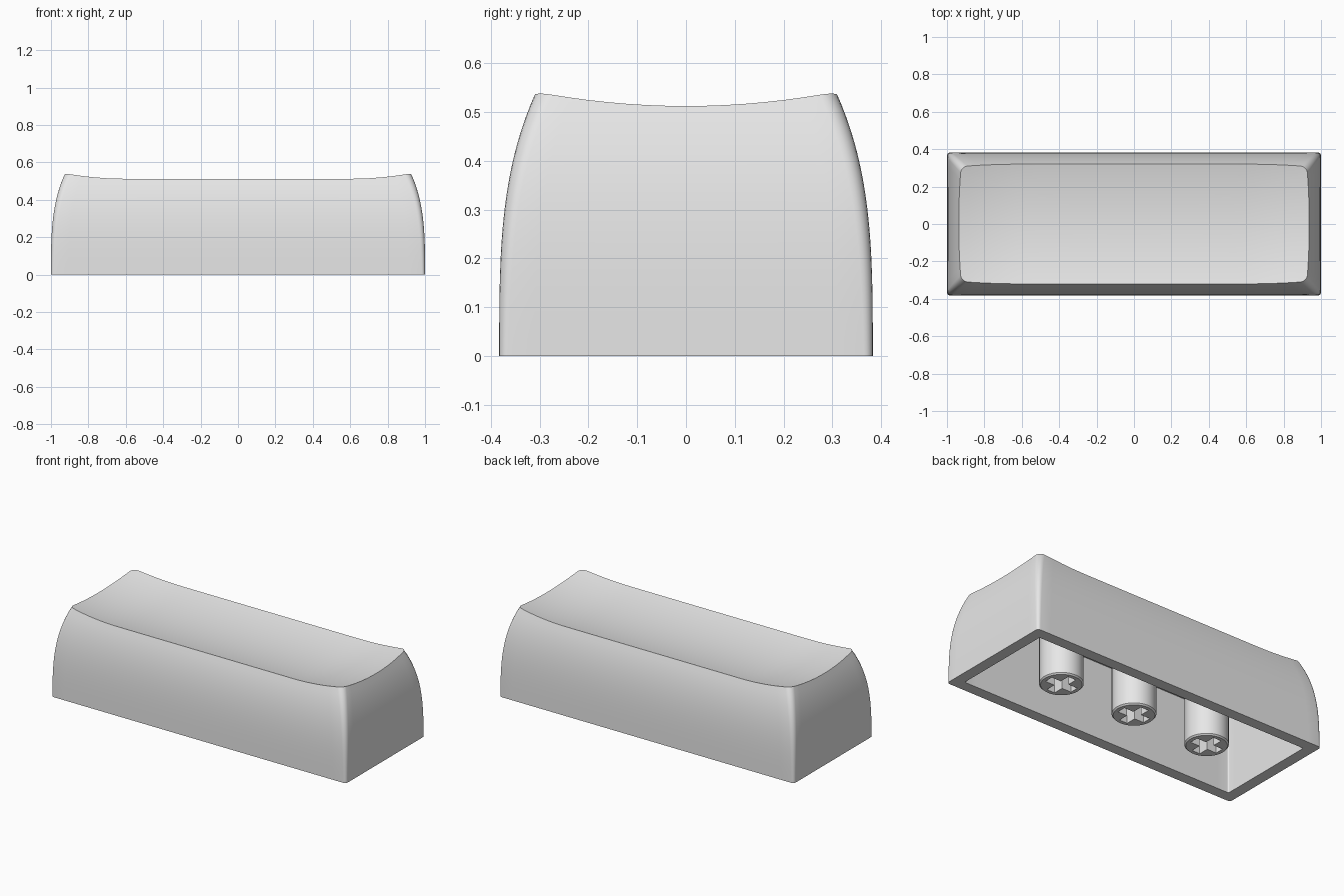
import bpy, bmesh, math
from mathutils import Vector

cube = bpy.data.objects.get("Cube")
if cube:
    bpy.data.objects.remove(cube, do_unlink=True)

HX, HY, HEIGHT = 1.0, 0.383, 0.54
ARC, LONG, SHORT = 5, 28, 14

grey = bpy.data.materials.new("light grey plastic")
grey.use_nodes = True
grey.diffuse_color = (0.8, 0.8, 0.8, 1)
grey.node_tree.nodes["Principled BSDF"].inputs["Base Color"].default_value = (0.8, 0.8, 0.8, 1)


def add_object(name, bm):
    bmesh.ops.recalc_face_normals(bm, faces=bm.faces)
    mesh = bpy.data.meshes.new(name)
    bm.to_mesh(mesh)
    bm.free()
    mesh.materials.append(grey)
    obj = bpy.data.objects.new(name, mesh)
    bpy.context.collection.objects.link(obj)
    return obj


def activate(obj):
    bpy.ops.object.select_all(action='DESELECT')
    obj.select_set(True)
    bpy.context.view_layer.objects.active = obj


def smooth(obj):
    activate(obj)
    bpy.ops.object.shade_smooth_by_angle(angle=math.radians(30))


# Rounded rectangle, counter-clockwise, always the same number of points
def outline(hx, hy, r):
    corners = []
    for k, (sx, sy) in enumerate([(1, 1), (-1, 1), (-1, -1), (1, -1)]):
        centre = Vector((sx * (hx - r), sy * (hy - r)))
        angles = [math.pi / 2 * (k + i / ARC) for i in range(ARC + 1)]
        corners.append([centre + r * Vector((math.cos(a), math.sin(a))) for a in angles])
    points = []
    for k, arc in enumerate(corners):
        n = SHORT if k % 2 else LONG
        start, end = arc[-1], corners[(k + 1) % 4][0]
        points += arc + [start.lerp(end, i / n) for i in range(1, n)]
    return points


# Scooped top: hollow across the depth, lifted toward both ends
def dish(x, y):
    lift = max(0, abs(x) - 0.6) / 0.32
    return 0.478 + 0.031 * (y / 0.305) ** 2 + 0.031 * lift ** 2


# Outer plan at a height: walls curve inward as they rise
def outer_plan(z):
    inset = 0.075 * (z / HEIGHT) ** 3.27
    return outline(HX - inset, HY - inset, 0.018 + 0.018 * z / HEIGHT)


def inner_plan(z):
    taper = 0.01 * z / HEIGHT
    return outline(HX - 0.068 - taper, HY - 0.068 - taper, 0.008)


def wall_rings(plan, drop, steps):
    count = len(plan(0))
    tops = []
    for i in range(count):
        z = 0.5
        for _ in range(8):
            z = dish(*plan(z)[i]) - drop
        tops.append(z)
    rings = []
    for s in range(steps + 1):
        heights = [top * s / steps for top in tops]
        rings.append([(*plan(z)[i], z) for i, z in enumerate(heights)])
    return rings


# Concentric rings from a wall's upper edge toward the middle
def cap_rings(edge, drop, steps):
    rings = []
    for s in range(1, steps):
        f = 1 - s / steps
        rings.append([(x * f, y * f, dish(x * f, y * f) - drop) for x, y, _ in edge])
    return rings


# Shell: one loft from the ceiling, down inside, around the rim and over the top
CEILING = 0.045
inner = wall_rings(inner_plan, CEILING, 4)
outer = wall_rings(outer_plan, 0, 16)
ceiling = cap_rings(inner[-1], CEILING, 14)
scoop = cap_rings(outer[-1], 0, 18)
rings = ceiling[::-1] + inner[::-1] + outer + scoop

bm = bmesh.new()
loops = [[bm.verts.new(p) for p in ring] for ring in rings]
count = len(loops[0])
for a, b in zip(loops, loops[1:]):
    for i in range(count):
        j = (i + 1) % count
        bm.faces.new((a[i], a[j], b[j], b[i]))
for loop, drop in ((loops[0], CEILING), (loops[-1], 0)):
    middle = bm.verts.new((0, 0, dish(0, 0) - drop))
    for i in range(count):
        bm.faces.new((loop[i], loop[(i + 1) % count], middle))
smooth(add_object("key_shell", bm))


# Stem: round post with a chamfered foot
RADIUS, TOP, CHAMFER = 0.121, 0.455, 0.008
bm = bmesh.new()
bmesh.ops.create_cone(bm, cap_ends=True, segments=40, radius1=RADIUS, radius2=RADIUS, depth=TOP)
bmesh.ops.translate(bm, verts=bm.verts, vec=(0, 0, TOP / 2))
foot = [e for e in bm.edges if all(v.co.z < 0.001 for v in e.verts)]
bmesh.ops.bevel(bm, geom=foot, offset=CHAMFER, segments=1, affect='EDGES')
stem = add_object("middle_stem", bm)

# Cross-shaped socket cut into the foot
ARM, HALF, DEPTH = 0.09, 0.027, 0.17
quarter = [Vector((ARM, -HALF)), Vector((ARM, HALF)), Vector((HALF, HALF))]
bm = bmesh.new()
cross = []
for k in range(4):
    c, s = round(math.cos(k * math.pi / 2)), round(math.sin(k * math.pi / 2))
    cross += [bm.verts.new((p.x * c - p.y * s, p.x * s + p.y * c, -0.05)) for p in quarter]
face = bm.faces.new(cross)
raised = bmesh.ops.extrude_face_region(bm, geom=[face])["geom"]
bmesh.ops.translate(bm, verts=[g for g in raised if isinstance(g, bmesh.types.BMVert)],
                    vec=(0, 0, DEPTH + 0.05))
cutter = add_object("socket_cutter", bm)
cutter.hide_render = True

cut = stem.modifiers.new("socket", 'BOOLEAN')
cut.operation = 'DIFFERENCE'
cut.solver = 'EXACT'
cut.object = cutter
activate(stem)
bpy.ops.object.modifier_apply(modifier=cut.name)
bpy.data.objects.remove(cutter, do_unlink=True)
smooth(stem)

# Side stems share the middle stem's mesh
for name, x in (("left_stem", 0.513), ("right_stem", -0.513)):
    copy = bpy.data.objects.new(name, stem.data)
    copy.location.x = x
    bpy.context.collection.objects.link(copy)
